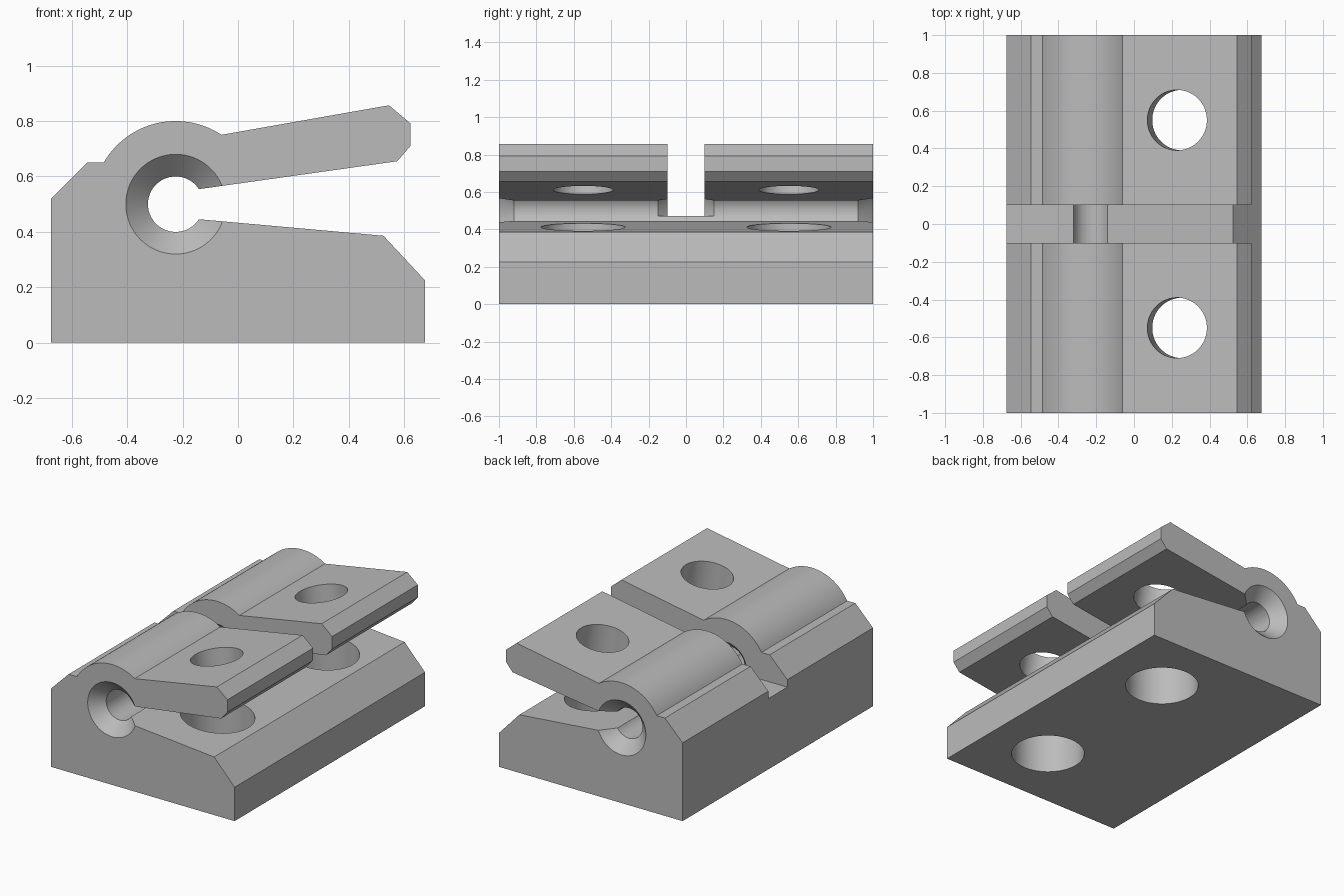
import bpy
import bmesh
import math
from mathutils import Matrix, Vector

cube = bpy.data.objects.get("Cube")
if cube:
    bpy.data.objects.remove(cube, do_unlink=True)

BORE = Vector((-0.225, 0.5))      # centre of the long bore, in x and z


def material(name, value):
    mat = bpy.data.materials.new(name)
    mat.use_nodes = True
    colour = (value, value, value, 1)
    mat.diffuse_color = colour
    mat.node_tree.nodes["Principled BSDF"].inputs["Base Color"].default_value = colour
    return mat


def make_object(name, bm):
    bmesh.ops.recalc_face_normals(bm, faces=bm.faces)
    mesh = bpy.data.meshes.new(name)
    bm.to_mesh(mesh)
    bm.free()
    obj = bpy.data.objects.new(name, mesh)
    bpy.context.collection.objects.link(obj)
    return obj


def arc(radius, start, end, steps):
    """Points round the bore centre, from start to end."""
    a = math.atan2(start[1] - BORE.y, start[0] - BORE.x) % math.tau
    b = math.atan2(end[1] - BORE.y, end[0] - BORE.x) % math.tau
    angles = [a + (b - a) * i / steps for i in range(steps + 1)]
    return [(BORE.x + radius * math.cos(t), BORE.y + radius * math.sin(t)) for t in angles]


def cut(target, cutter):
    cutter.hide_render = True
    mod = target.modifiers.new("cut", "BOOLEAN")
    mod.operation = "DIFFERENCE"
    mod.solver = "EXACT"
    mod.object = cutter
    bpy.context.view_layer.objects.active = target
    bpy.ops.object.modifier_apply(modifier=mod.name)
    bpy.data.objects.remove(cutter, do_unlink=True)


def round_cutter(name, r1, r2, depth, place, floor=None):
    """Cylinder or cone cutter, optionally trimmed flat at a floor height."""
    bm = bmesh.new()
    bmesh.ops.create_cone(bm, cap_ends=True, segments=96, radius1=r1, radius2=r2,
                          depth=depth, matrix=place)
    if floor is not None:
        geom = bm.verts[:] + bm.edges[:] + bm.faces[:]
        bmesh.ops.bisect_plane(bm, geom=geom, plane_co=(0, 0, floor),
                               plane_no=(0, 0, 1), clear_inner=True)
        bmesh.ops.holes_fill(bm, edges=[e for e in bm.edges if e.is_boundary])
    return make_object(name, bm)


# Clamp body: one side profile extruded along y
profile = [(-0.675, 0), (0.675, 0), (0.675, 0.225), (0.525, 0.386)]
profile += reversed(arc(0.1, (-0.14, 0.555), (-0.14, 0.445), 64))
profile += [(0.575, 0.655), (0.622, 0.71), (0.622, 0.792), (0.545, 0.857)]
profile += arc(0.3, (-0.06, 0.75), (-0.485, 0.65), 48)
profile += [(-0.545, 0.65), (-0.675, 0.52)]

bm = bmesh.new()
face = bm.faces.new([bm.verts.new((x, -1, z)) for x, z in profile])
new = bmesh.ops.extrude_face_region(bm, geom=[face])["geom"]
bmesh.ops.translate(bm, vec=(0, 2, 0), verts=[v for v in new if isinstance(v, bmesh.types.BMVert)])
clamp = make_object("hinged_clamp_block", bm)
clamp.data.materials.append(material("plain grey", 0.5))

# Cross slot that splits the upper jaw
bm = bmesh.new()
bmesh.ops.create_cube(bm, size=1, matrix=Matrix.Translation((0, 0, 0.97)) @ Matrix.Diagonal((2, 0.2, 1, 1)))
cut(clamp, make_object("slot_cutter", bm))

for side in (-1, 1):
    # Bore chamfers at the outer end and beside the slot
    turn = Matrix.Rotation(-side * math.pi / 2, 4, "X")
    outer = Matrix.Translation((BORE.x, side * 0.96, BORE.y)) @ turn
    cut(clamp, round_cutter("end_chamfer_cutter", 0.09, 0.19, 0.1, outer))
    inner = Matrix.Translation((BORE.x, side * 0.125, BORE.y)) @ turn
    cut(clamp, round_cutter("slot_chamfer_cutter", 0.16, 0.09, 0.07, inner, 0.47))

    # Upright hole in the base, tilted smaller hole in the upper jaw
    base = Matrix.Translation((0.235, side * 0.55, 0.22))
    cut(clamp, round_cutter("base_hole_cutter", 0.225, 0.225, 0.6, base))
    jaw = Matrix.Translation((0.241, side * 0.55, 0.71)) @ Matrix.Rotation(math.radians(-8), 4, "Y")
    cut(clamp, round_cutter("jaw_hole_cutter", 0.16, 0.16, 0.4, jaw))

# Smooth the round walls and keep the machined edges crisp
bpy.ops.object.select_all(action="DESELECT")
clamp.select_set(True)
bpy.context.view_layer.objects.active = clamp
bpy.ops.object.shade_smooth_by_angle(angle=math.radians(20))
